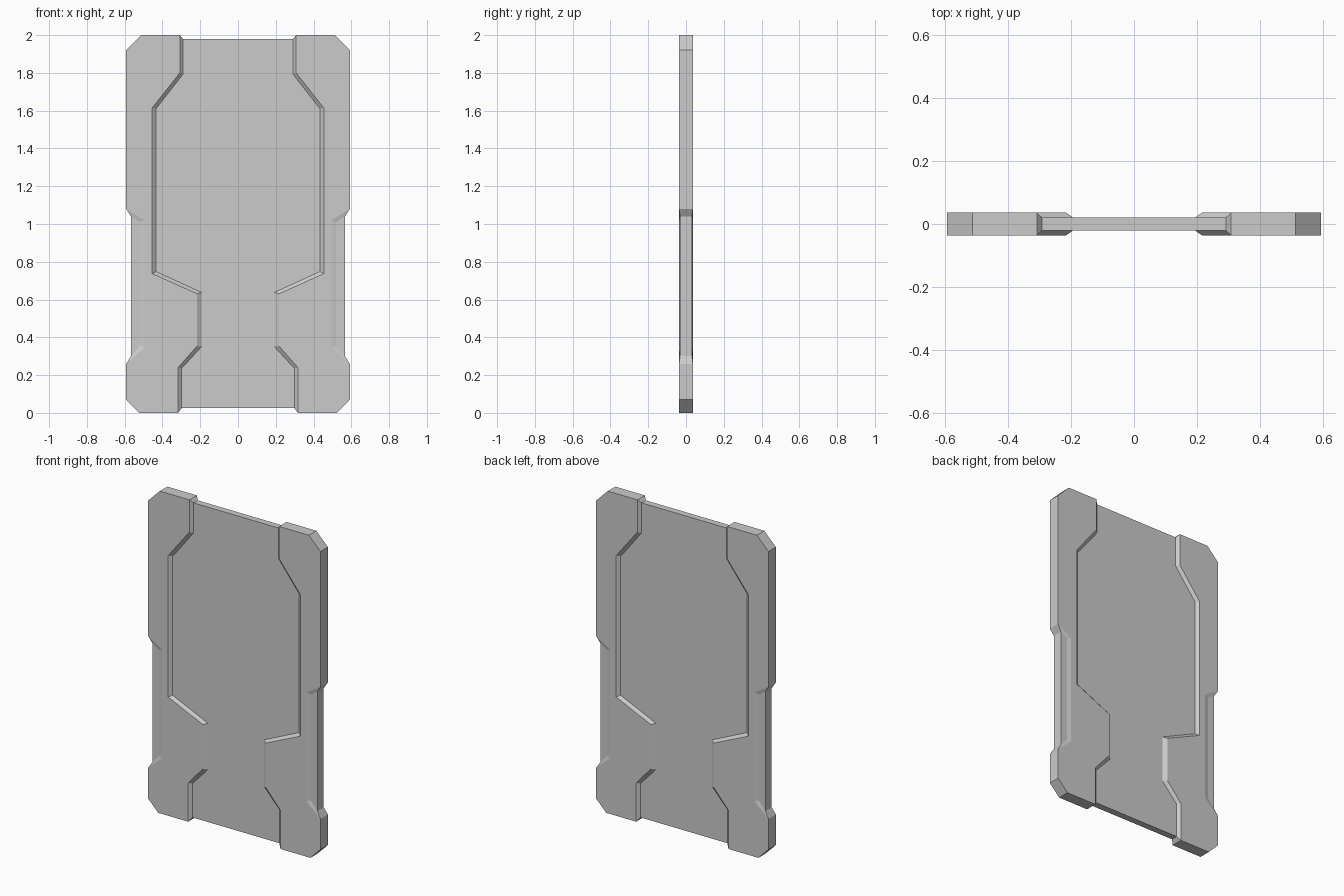
import bpy, bmesh

if "Cube" in bpy.data.objects:
    bpy.data.objects.remove(bpy.data.objects["Cube"])

FACE, REST, SINK = 0.0365, 0.031, 0.0205   # half thickness: frame, side notch, centre panel

# Inner edge of the frame from top to bottom: raised edge and foot of its bevel (x, z)
inner_top = [(-.308, 2), (-.308, 1.80), (-.454, 1.615), (-.454, .737),
             (-.216, .63), (-.216, .355), (-.317, .24), (-.317, 0)]
inner_foot = [(-.291, 1.98), (-.291, 1.793), (-.434, 1.61), (-.434, .748),
              (-.193, .638), (-.193, .35), (-.298, .236), (-.298, .025)]


def finish(bm, name):
    bmesh.ops.remove_doubles(bm, verts=bm.verts, dist=1e-5)
    bmesh.ops.recalc_face_normals(bm, faces=bm.faces)
    me = bpy.data.meshes.new(name)
    bm.to_mesh(me)
    bm.free()
    ob = bpy.data.objects.new(name, me)
    bpy.context.collection.objects.link(ob)
    return ob


def face(bm, pts):
    # drop repeated corners, so collapsed quads become triangles
    clean = []
    for p in pts:
        if p not in clean:
            clean.append(p)
    if len(clean) > 2:
        bm.faces.new([bm.verts.new(p) for p in clean])


# Frame rail as a ring of (raised point, foot point, foot depth, kind)
ring = [(t, f, SINK, "inner") for t, f in zip(inner_top, inner_foot)]
ring += [(p, p, SINK, "outer") for p in
         [(-.317, 0), (-.523, 0), (-.592, .07), (-.592, .26)]]
notch = [((-.592, .26), (-.567, .30)), ((-.495, .345), (-.52, .355)),
         ((-.495, 1.02), (-.52, 1.01)), ((-.592, 1.08), (-.567, 1.04))]
ring += [(t, f, REST, "notch") for t, f in notch]
ring += [(p, p, SINK, "outer") for p in
         [(-.592, 1.08), (-.592, 1.92), (-.512, 2), (-.308, 2)]]

bm = bmesh.new()
for s in (-1, 1):
    # raised face, bevels, and the flat inside the side notch
    face(bm, [(t[0], s * FACE, t[1]) for t, f, d, k in ring])
    for a, b in zip(ring, ring[1:] + ring[:1]):
        face(bm, [(a[0][0], s * FACE, a[0][1]), (b[0][0], s * FACE, b[0][1]),
                  (b[1][0], s * b[2], b[1][1]), (a[1][0], s * a[2], a[1][1])])
    face(bm, [(f[0], s * REST, f[1]) for t, f in notch])

# Outside walls, running straight past the notch corners and open at the panel seam
edge = [r for r in ring if r[1] not in (notch[1][1], notch[2][1])]
for a, b in zip(edge, edge[1:] + edge[:1]):
    if a[3] == b[3] == "inner":
        continue
    face(bm, [(a[1][0], -a[2], a[1][1]), (b[1][0], -b[2], b[1][1]),
              (b[1][0], b[2], b[1][1]), (a[1][0], a[2], a[1][1])])

rail = finish(bm, "side_frame")
mirror = rail.modifiers.new("mirror", 'MIRROR')
mirror.use_axis[0] = True

# Recessed centre panel between the two rails, with its top and bottom edges
outline = inner_foot + [(-x, z) for x, z in reversed(inner_foot)]
bm = bmesh.new()
for s in (-1, 1):
    face(bm, [(x, s * SINK, z) for x, z in outline])
for x, z in (inner_foot[0], inner_foot[-1]):
    face(bm, [(x, -SINK, z), (-x, -SINK, z), (-x, SINK, z), (x, SINK, z)])
finish(bm, "centre_panel")
